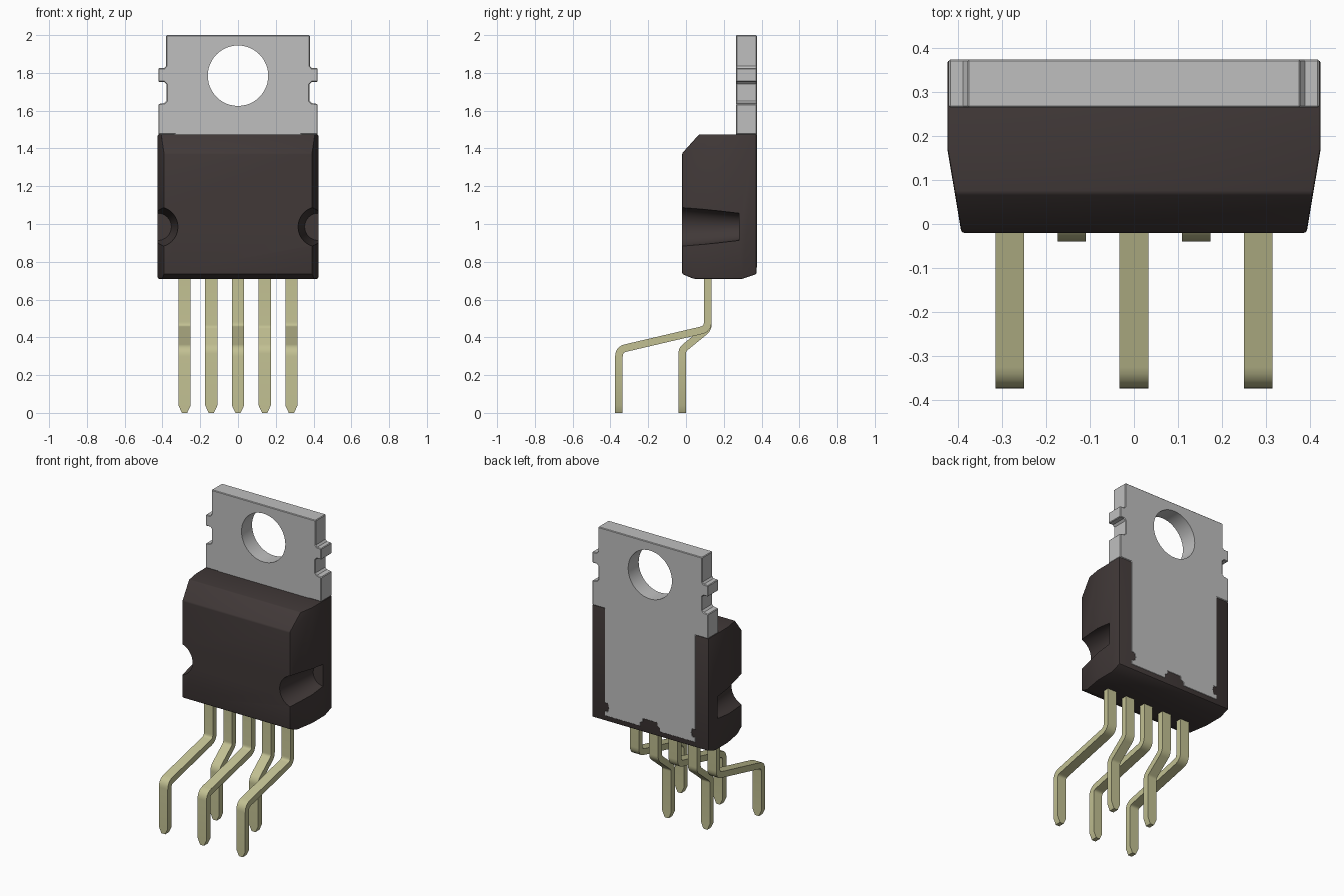
import bpy, bmesh, math
from mathutils import Vector

if "Cube" in bpy.data.objects:
    bpy.data.objects.remove(bpy.data.objects["Cube"], do_unlink=True)


def material(name, rgb):
    m = bpy.data.materials.new(name)
    m.use_nodes = True
    m.diffuse_color = (*rgb, 1)
    bsdf = m.node_tree.nodes["Principled BSDF"]
    bsdf.inputs["Base Color"].default_value = (*rgb, 1)
    bsdf.inputs["Roughness"].default_value = 0.6
    return m


PLASTIC = material("dark plastic", (0.052, 0.040, 0.039))
METAL = material("grey metal", (0.52, 0.52, 0.52))
LEAD = material("pale gold metal", (0.54, 0.53, 0.29))


def finish(name, bm, mat):
    bmesh.ops.recalc_face_normals(bm, faces=bm.faces)
    mesh = bpy.data.meshes.new(name)
    bm.to_mesh(mesh)
    bm.free()
    mesh.materials.append(mat)
    obj = bpy.data.objects.new(name, mesh)
    bpy.context.collection.objects.link(obj)
    return obj


def prism(points, offset):
    """Solid made by sweeping a closed outline along an offset."""
    bm = bmesh.new()
    face = bm.faces.new([bm.verts.new(p) for p in points])
    new = bmesh.ops.extrude_face_region(bm, geom=[face])["geom"]
    bmesh.ops.translate(bm, vec=offset, verts=[v for v in new if isinstance(v, bmesh.types.BMVert)])
    return bm


def apply(obj, kind, **settings):
    mod = obj.modifiers.new(kind.title(), kind)
    for key, value in settings.items():
        setattr(mod, key, value)
    bpy.context.view_layer.objects.active = obj
    bpy.ops.object.modifier_apply(modifier=mod.name)


def cut_cone(obj, x, z, y0, y1, r0, r1):
    """Subtract a round tapered hole that runs along y."""
    bpy.ops.mesh.primitive_cone_add(vertices=48, radius1=r0, radius2=r1, depth=y1 - y0,
                                    location=(x, (y0 + y1) / 2, z), rotation=(-math.pi / 2, 0, 0))
    cutter = bpy.context.object
    cutter.hide_render = True
    cutter.data.materials.append(obj.data.materials[0])
    apply(obj, "BOOLEAN", operation="DIFFERENCE", object=cutter, solver="EXACT")
    bpy.data.objects.remove(cutter, do_unlink=True)


def smooth(obj):
    bpy.ops.object.select_all(action="DESELECT")
    obj.select_set(True)
    bpy.context.view_layer.objects.active = obj
    bpy.ops.object.shade_smooth_by_angle(angle=math.radians(25))


# Moulded body: side profile swept across, front part narrowed
HALF, BACK = 0.425, 0.373
side = [(-0.02, 0.735), (0.04, 0.71), (0.30, 0.71), (BACK, 0.735),
        (BACK, 1.475), (0.07, 1.475), (-0.02, 1.375)]
bm = prism([(-HALF, y, z) for y, z in side], (2 * HALF, 0, 0))
bmesh.ops.bisect_plane(bm, geom=bm.verts[:] + bm.edges[:] + bm.faces[:],
                       plane_co=(0, 0.17, 0), plane_no=(0, 1, 0))
for v in bm.verts:
    if v.co.y < 0.17:
        v.co.x *= 1 - 0.075 * (0.17 - v.co.y) / 0.19
body = finish("moulded_body", bm, PLASTIC)
apply(body, "BEVEL", width=0.006, segments=2, limit_method="ANGLE", angle_limit=math.radians(20))
for s in (-1, 1):
    cut_cone(body, s * 0.425, 0.985, -0.03, 0.28, 0.108, 0.072)
smooth(body)

# Metal tab: notched upper part, with the heat plate running down the back
half = [(0.05, 0.82), (0.05, 0.80), (0.07, 0.79), (0.07, 0.765), (0.334, 0.765),
        (0.334, 0.80), (0.31, 0.80), (0.304, 0.825), (0.31, 0.85), (0.334, 0.85),
        (0.334, 1.474), (0.422, 1.474), (0.422, 1.635), (0.39, 1.64), (0.378, 1.652),
        (0.378, 1.74), (0.39, 1.752), (0.422, 1.752), (0.422, 1.825), (0.39, 1.825),
        (0.38, 1.837), (0.38, 2.0)]
outline = half + [(-x, z) for x, z in reversed(half)]
tab = finish("metal_tab", prism([(x, 0.265, z) for x, z in outline], (0, 0.11, 0)), METAL)
apply(tab, "BEVEL", width=0.004, segments=1, limit_method="ANGLE", angle_limit=math.radians(60))
cut_cone(tab, 0, 1.785, 0.2, 0.45, 0.16, 0.16)
smooth(tab)


def rounded(path, radius, steps=5):
    """Replace the inner corners of a path by arcs."""
    out = [path[0]]
    for a, b, c in zip(path, path[1:], path[2:]):
        u, w = (a - b).normalized(), (c - b).normalized()
        reach = radius * math.tan((math.pi - u.angle(w)) / 2)
        p, q = b + u * reach, b + w * reach
        for i in range(steps + 1):
            t = i / steps
            out.append(p * (1 - t) ** 2 + b * 2 * t * (1 - t) + q * t * t)
    return out + [path[-1]]


def lead(name, x, foot_y, bend_z):
    """Flat bent pin with a pointed tip."""
    path = [Vector(p) for p in ((0.115, 0.76), (0.115, 0.445), (foot_y, bend_z), (foot_y, 0.04))]
    path = rounded(path, 0.045) + [Vector((foot_y, 0))]
    bm = bmesh.new()
    rings = []
    for i, p in enumerate(path):
        before = (p - path[max(i - 1, 0)]).normalized()
        after = (path[min(i + 1, len(path) - 1)] - p).normalized()
        d = (before + after).normalized()
        thick = 0.02 / max(d.dot(after), d.dot(before))
        n = Vector((-d.y, d.x)) * thick
        w = 0.0325 if i < len(path) - 1 else 0.014
        rings.append([bm.verts.new((x + sx * w, p.x + sn * n.x, p.y + sn * n.y))
                      for sx, sn in ((-1, -1), (1, -1), (1, 1), (-1, 1))])
    for a, b in zip(rings, rings[1:]):
        for k in range(4):
            m = (k + 1) % 4
            bm.faces.new((a[k], a[m], b[m], b[k]))
    bm.faces.new(rings[0])
    bm.faces.new(rings[-1])
    smooth(finish(name, bm, LEAD))


# Five pins, alternating long and short reach to the front
for i in range(5):
    x = (i - 2) * 0.1415
    if i % 2 == 0:
        lead(f"long_lead_{i + 1}", x, -0.355, 0.335)
    else:
        lead(f"short_lead_{i + 1}", x, -0.02, 0.335)
